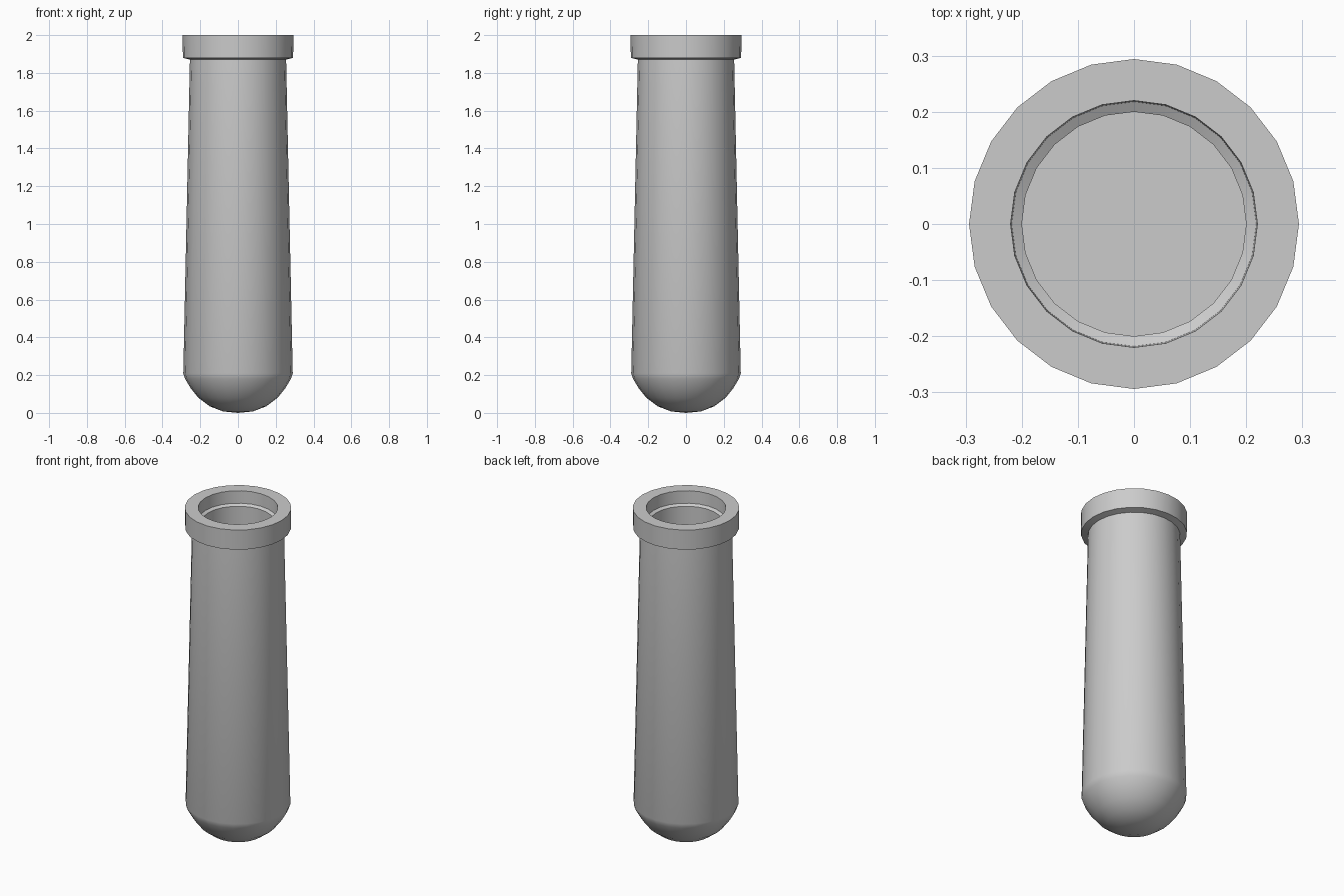
import bpy, bmesh, math

if "Cube" in bpy.data.objects:
    bpy.data.objects.remove(bpy.data.objects["Cube"])

SIDES = 24

grey = bpy.data.materials.new("plain_grey")
grey.diffuse_color = (0.6, 0.6, 0.6, 1)
grey.use_nodes = True
grey.node_tree.nodes["Principled BSDF"].inputs["Base Color"].default_value = grey.diffuse_color


def lathe(name, profile):
    """Revolve (radius, z) points about z; radius 0 becomes a single pole."""
    bm = bmesh.new()
    rings = []
    for r, z in profile:
        if r == 0:
            rings.append([bm.verts.new((0, 0, z))])
        else:
            rings.append([bm.verts.new((r * math.sin(2 * math.pi * i / SIDES),
                                        r * math.cos(2 * math.pi * i / SIDES), z))
                          for i in range(SIDES)])
    for a, b in zip(rings, rings[1:]):
        for i in range(SIDES):
            j = (i + 1) % SIDES
            if len(a) == 1:
                bm.faces.new((a[0], b[i], b[j]))
            elif len(b) == 1:
                bm.faces.new((a[i], b[0], a[j]))
            else:
                bm.faces.new((a[i], b[i], b[j], a[j]))
    bmesh.ops.recalc_face_normals(bm, faces=bm.faces)
    mesh = bpy.data.meshes.new(name)
    bm.to_mesh(mesh)
    bm.free()
    mesh.materials.append(grey)
    obj = bpy.data.objects.new(name, mesh)
    bpy.context.collection.objects.link(obj)
    bpy.ops.object.select_all(action='DESELECT')
    obj.select_set(True)
    bpy.context.view_layer.objects.active = obj
    bpy.ops.object.shade_smooth_by_angle(angle=math.radians(35))
    return obj


# Tube: rounded base, tapered body, rim collar, stepped mouth and deep bore
lathe("tube", [
    (0, 0), (0.08, 0.008), (0.15, 0.035), (0.21, 0.08), (0.25, 0.13),
    (0.28, 0.18), (0.29, 0.21),            # rounded base
    (0.255, 1.87),                         # tapered body
    (0.292, 1.88), (0.294, 2.0),           # rim collar
    (0.22, 2.0), (0.218, 1.925),           # mouth
    (0.2, 1.915), (0.2, 0.2), (0, 0.2),    # step, bore and flat floor
])
